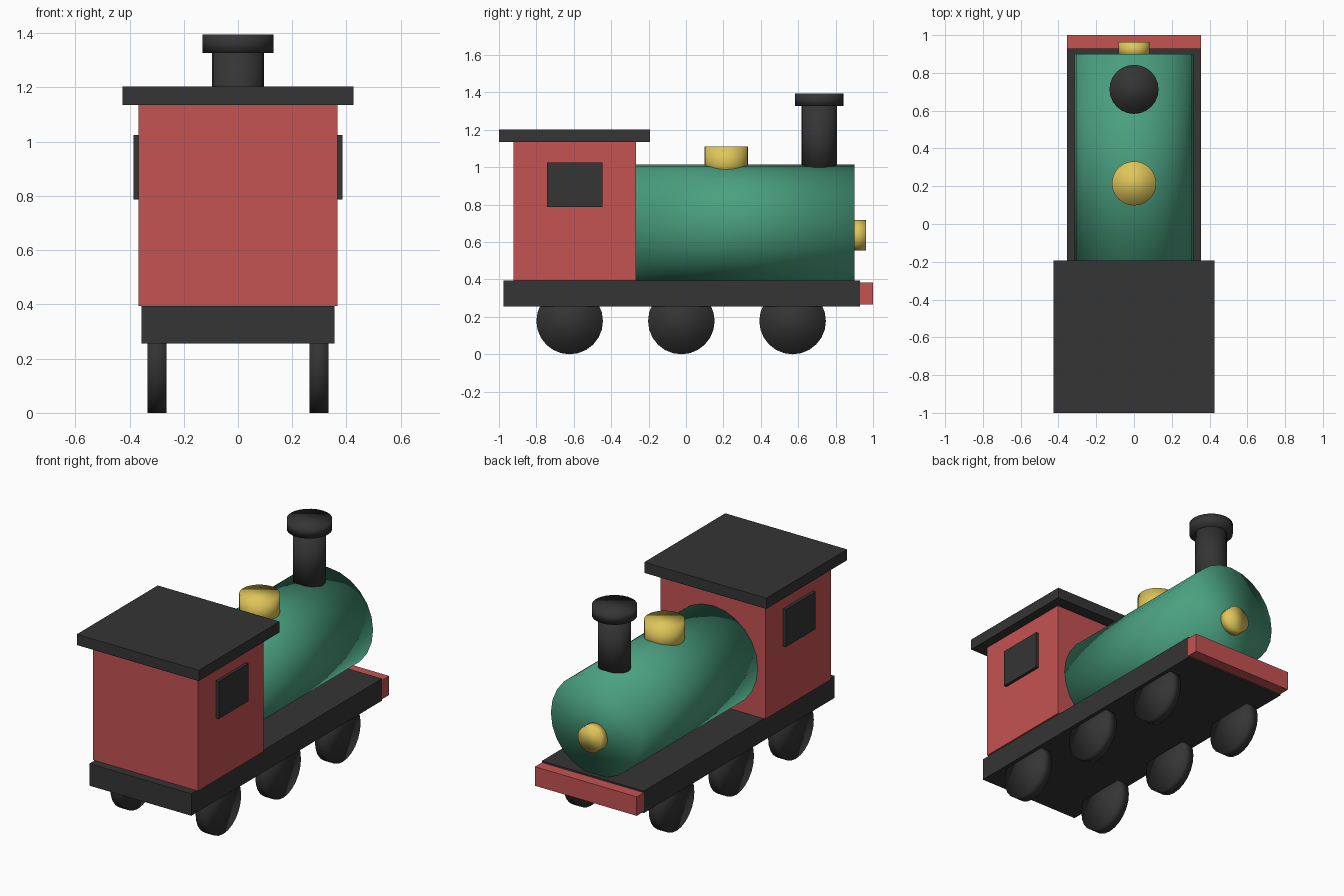
import bpy
import math

cube = bpy.data.objects.get("Cube")
if cube:
    bpy.data.objects.remove(cube, do_unlink=True)


def material(name, rgb):
    mat = bpy.data.materials.new(name)
    mat.use_nodes = True
    color = (*rgb, 1.0)
    mat.diffuse_color = color
    mat.node_tree.nodes["Principled BSDF"].inputs["Base Color"].default_value = color
    return mat


RED = material("red paint", (0.56, 0.085, 0.085))
GREEN = material("green paint", (0.068, 0.35, 0.215))
BLACK = material("dark grey", (0.035, 0.035, 0.035))
BRASS = material("brass yellow", (0.74, 0.56, 0.1))


def finish(name, mat):
    obj = bpy.context.object
    obj.name = obj.data.name = name
    obj.data.materials.append(mat)
    return obj


def box(name, mat, x, y, z):
    """Box from (min, max) ranges on each axis."""
    ranges = (x, y, z)
    bpy.ops.mesh.primitive_cube_add(size=1, location=[(a + b) / 2 for a, b in ranges])
    obj = finish(name, mat)
    obj.scale = [b - a for a, b in ranges]
    bpy.ops.object.transform_apply(location=False, rotation=False, scale=True)
    return obj


def cylinder(name, mat, radius, center, length, axis="z"):
    """Smooth-shaded cylinder along the given axis."""
    turn = {"x": (0, math.pi / 2, 0), "y": (math.pi / 2, 0, 0), "z": (0, 0, 0)}[axis]
    bpy.ops.mesh.primitive_cylinder_add(
        vertices=24, radius=radius, depth=length, location=center, rotation=turn)
    obj = finish(name, mat)
    bpy.ops.object.shade_smooth()
    return obj


# Underframe and buffer beam
box("chassis", BLACK, (-0.356, 0.356), (-0.975, 0.93), (0.256, 0.395))
box("buffer_beam", RED, (-0.356, 0.356), (0.925, 1.0), (0.265, 0.385))

# Cab with overhanging roof
box("cab", RED, (-0.367, 0.367), (-0.922, -0.268), (0.395, 1.138))
box("cab_roof", BLACK, (-0.426, 0.426), (-1.0, -0.193), (1.135, 1.203))

# Boiler and its fittings
cylinder("boiler", GREEN, 0.314, (0, 0.3, 0.70), 1.2, "y")
cylinder("chimney", BLACK, 0.095, (0, 0.713, 1.15), 0.38)
cylinder("chimney_cap", BLACK, 0.13, (0, 0.713, 1.361), 0.068)
cylinder("steam_dome", BRASS, 0.117, (0, 0.215, 1.03), 0.164)
cylinder("headlamp", BRASS, 0.082, (0, 0.923, 0.636), 0.08, "y")

# Windows and wheels on both sides
for side, s in (("left", 1), ("right", -1)):
    box(side + "_window", BLACK, sorted((s * 0.36, s * 0.386)), (-0.743, -0.446), (0.787, 1.024))
    for place, y in (("rear", -0.622), ("middle", -0.025), ("front", 0.57)):
        cylinder(f"{side}_{place}_wheel", BLACK, 0.178, (s * 0.298, y, 0.178), 0.07, "x")
